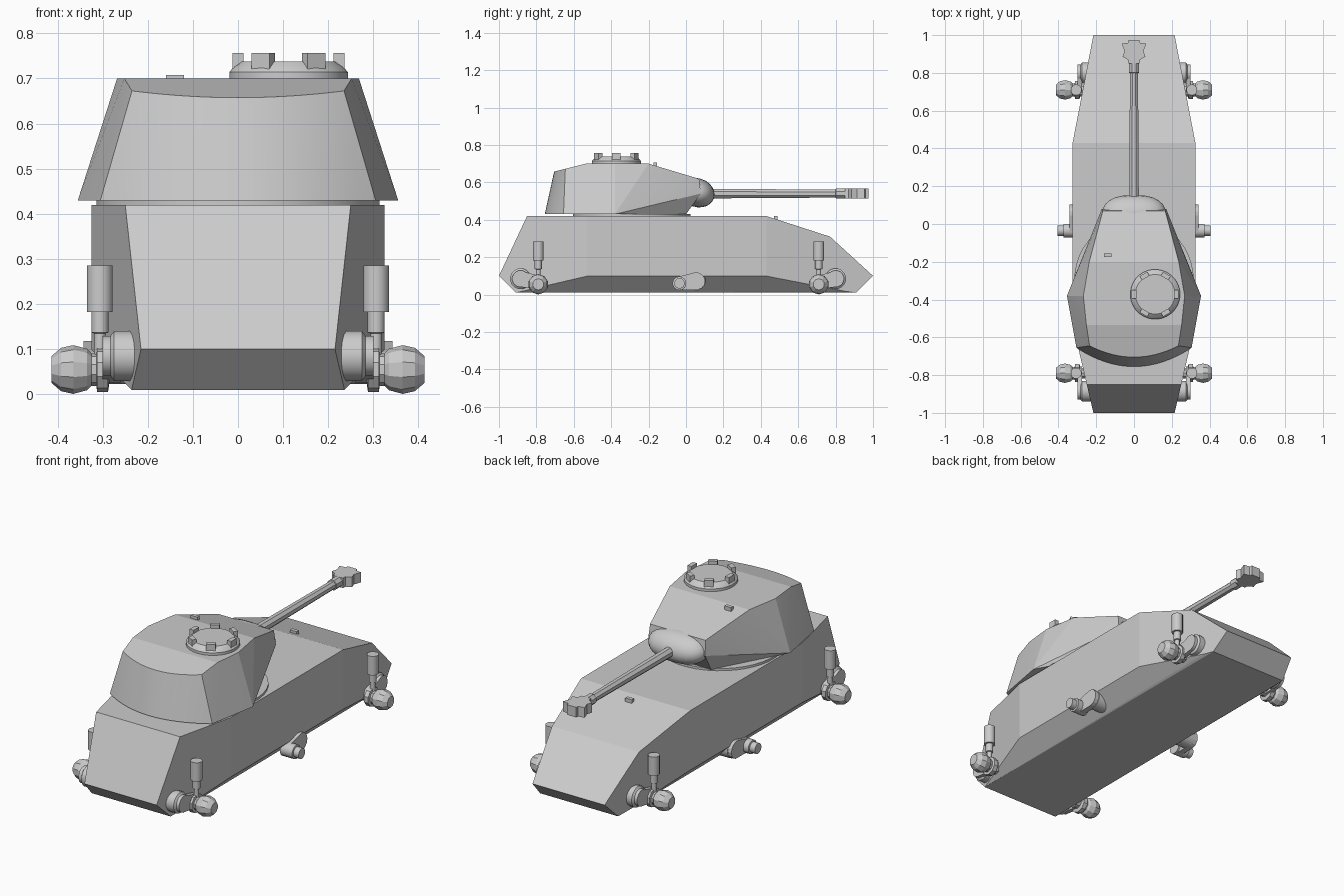
import bpy, bmesh, math
from mathutils import Vector

if "Cube" in bpy.data.objects:
    bpy.data.objects.remove(bpy.data.objects["Cube"])


def finish(name, bm, smooth=0, mirror=False):
    bmesh.ops.recalc_face_normals(bm, faces=bm.faces[:])
    for f in bm.faces:
        f.smooth = smooth > 0
    for e in bm.edges:
        e.smooth = e.calc_face_angle(0) < math.radians(smooth)
    me = bpy.data.meshes.new(name)
    bm.to_mesh(me)
    bm.free()
    ob = bpy.data.objects.new(name, me)
    bpy.context.collection.objects.link(ob)
    if mirror:
        ob.modifiers.new("Mirror", 'MIRROR').use_axis = (True, False, False)
    return ob


def convex(name, pts, smooth=0, mirror=False):
    """Solid convex body around a few corner points."""
    bm = bmesh.new()
    for p in pts:
        bm.verts.new(p)
    bmesh.ops.remove_doubles(bm, verts=bm.verts[:], dist=0.0005)
    r = bmesh.ops.convex_hull(bm, input=bm.verts[:])
    loose = [v for v in bm.verts if not v.link_faces]
    bmesh.ops.delete(bm, geom=loose, context='VERTS')
    bmesh.ops.dissolve_limit(bm, angle_limit=math.radians(1.5),
                             verts=bm.verts[:], edges=bm.edges[:])
    return finish(name, bm, smooth, mirror)


def lathe(name, centre, axis, profile, n=12, smooth=0, mirror=False):
    """Revolve (offset along axis, radius) pairs about an axis."""
    bm = bmesh.new()
    c, i = Vector(centre), "xyz".index(axis)
    rings = []
    for d, r in profile:
        ring = []
        for k in range(n):
            a = 2 * math.pi * (k + 0.5) / n
            v = c.copy()
            v[i] += d
            v[(i + 1) % 3] += r * math.cos(a)
            v[(i + 2) % 3] += r * math.sin(a)
            ring.append(bm.verts.new(v))
        rings.append(ring)
    for a, b in zip(rings, rings[1:]):
        for k in range(n):
            bm.faces.new((a[k], a[(k + 1) % n], b[(k + 1) % n], b[k]))
    bm.faces.new(rings[0])
    bm.faces.new(rings[-1])
    return finish(name, bm, smooth, mirror)


def box(name, centre, size, angle=0):
    bm = bmesh.new()
    bmesh.ops.create_cube(bm, size=1)
    ob = finish(name, bm)
    ob.location, ob.scale, ob.rotation_euler.z = centre, size, angle
    return ob


def both(pts):
    return [(s * x, y, z) for x, y, z in pts for s in (1, -1)]


# Hull: side profile narrowed at both ends, lower edges chamfered
def half_width(y):
    return min(0.325, 0.215 + 0.233 * (1 + y), 0.215 + 0.193 * (1 - y))

side = [(-1, .10), (-.85, .42), (-.528, .42), (.43, .42), (.77, .31), (1, .10),
        (.91, .01), (-.91, .01), (-.528, .099), (.43, .099)]
pts = [(min(half_width(y), z + .226), y, z) for y, z in side]
for y in (-.85, .85):
    pts.append((half_width(y), y, half_width(y) - .226))
convex("hull", both(pts))
box("hull_periscope", (0, .48, .405), (.04, .02, .03))

# Turret ring
lathe("turret_ring", (0, -.29, .41), 'z', [(0, .315), (.022, .315)], 40, 30)


# Turret: curved back, folded roof, undercut front
def roof(y):
    return min(.70, .70 + (y + .535) * .25, .70 - (y + .2) * .30)

pts = []
for k in range(9):
    t = k / 8
    pts.append((.305 * t, -.755 + .10 * t * t, .43))
    y = -.705 + .06 * t * t
    pts.append((.235 * t, y, roof(y)))
for x, y in ((.252, -.535), (.268, -.38), (.237, -.2), (.165, .07)):
    pts.append((x, y, roof(y)))
pts += [(.355, -.38, .43), (.17, .08, .54), (.15, 0, .43)]
convex("turret", both(pts), smooth=9)
box("turret_periscope", (-.14, -.165, .695), (.04, .02, .025))

# Commander cupola with six vision blocks
cx, cy = .112, -.372
lathe("cupola", (cx, cy, .69), 'z',
      [(0, .132), (.024, .132), (.036, .122), (.048, .105)], 32, 25)
for k in range(6):
    a = k * math.pi / 3
    box("vision_block", (cx + .112 * math.cos(a), cy + .112 * math.sin(a), .735),
        (.024, .046, .042), a)

# Gun mantlet: a wide, boxed-off dome
bm = bmesh.new()
bmesh.ops.create_uvsphere(bm, u_segments=24, v_segments=12, radius=1)
for v in bm.verts:
    x, y, z = v.co
    v.co = (math.copysign(abs(x) ** .75, x) * .168, .06 + .093 * y,
            .545 + .078 * z - .01 * y)
finish("mantlet", bm, 40)

# Barrel with stepped end and flared muzzle brake
lathe("barrel", (0, 0, .54), 'y',
      [(.08, .028), (.80, .023), (.801, .029), (.87, .029)], 8)
plan = [(.03, .85), (.032, .87), (.06, .885), (.05, .915), (.065, .955),
        (.03, .96), (.028, .975)]
bm = bmesh.new()
outline = plan + [(-x, y) for x, y in reversed(plan)]
face = bm.faces.new([bm.verts.new((x, y, .513)) for x, y in outline])
ext = bmesh.ops.extrude_face_region(bm, geom=[face])
bmesh.ops.translate(bm, vec=(0, 0, .054),
                    verts=[v for v in ext['geom'] if isinstance(v, bmesh.types.BMVert)])
finish("muzzle_brake", bm)


# Swing arm: tapered link between two round ends
def arm(name, a, b, x0, x1):
    pts = []
    for y, z, r in (a, b):
        for k in range(14):
            t = 2 * math.pi * k / 14
            for x in (x0, x1):
                pts.append((x, y + r * math.cos(t), z + r * math.sin(t)))
    convex(name, pts, mirror=True)


# Corner suspension stations: mount, arm, hub and shock absorber
for end, ym, yh in (("front", -.885, -.79), ("rear", .80, .71)):
    lathe(end + "_arm_mount", (0, ym, .085), 'x',
          [(.20, .056), (.275, .056), (.283, .045), (.30, .045)], 16, 35, True)
    arm(end + "_swing_arm", (ym, .083, .042), (yh, .065, .036), .275, .30)
    lathe(end + "_hub", (0, yh, .055), 'x',
          [(.26, .03), (.285, .03), (.288, .05), (.312, .05), (.314, .036),
           (.325, .036), (.335, .046), (.365, .054), (.392, .048), (.413, .03)],
          10, 0, True)
    lathe(end + "_shock_absorber", (.306, yh, 0), 'z',
          [(.08, .013), (.135, .013), (.137, .019), (.182, .019), (.183, .029),
           (.285, .029)], 14, 35, True)

# Middle swing arms with bare axle stubs
lathe("middle_arm_mount", (0, .055, .072), 'x', [(.20, .05), (.32, .05)], 16, 35, True)
arm("middle_swing_arm", (.055, .072, .047), (-.035, .06, .036), .31, .342)
lathe("middle_axle", (0, -.035, .06), 'x',
      [(.30, .037), (.372, .037), (.374, .028), (.405, .028)], 14, 35, True)
